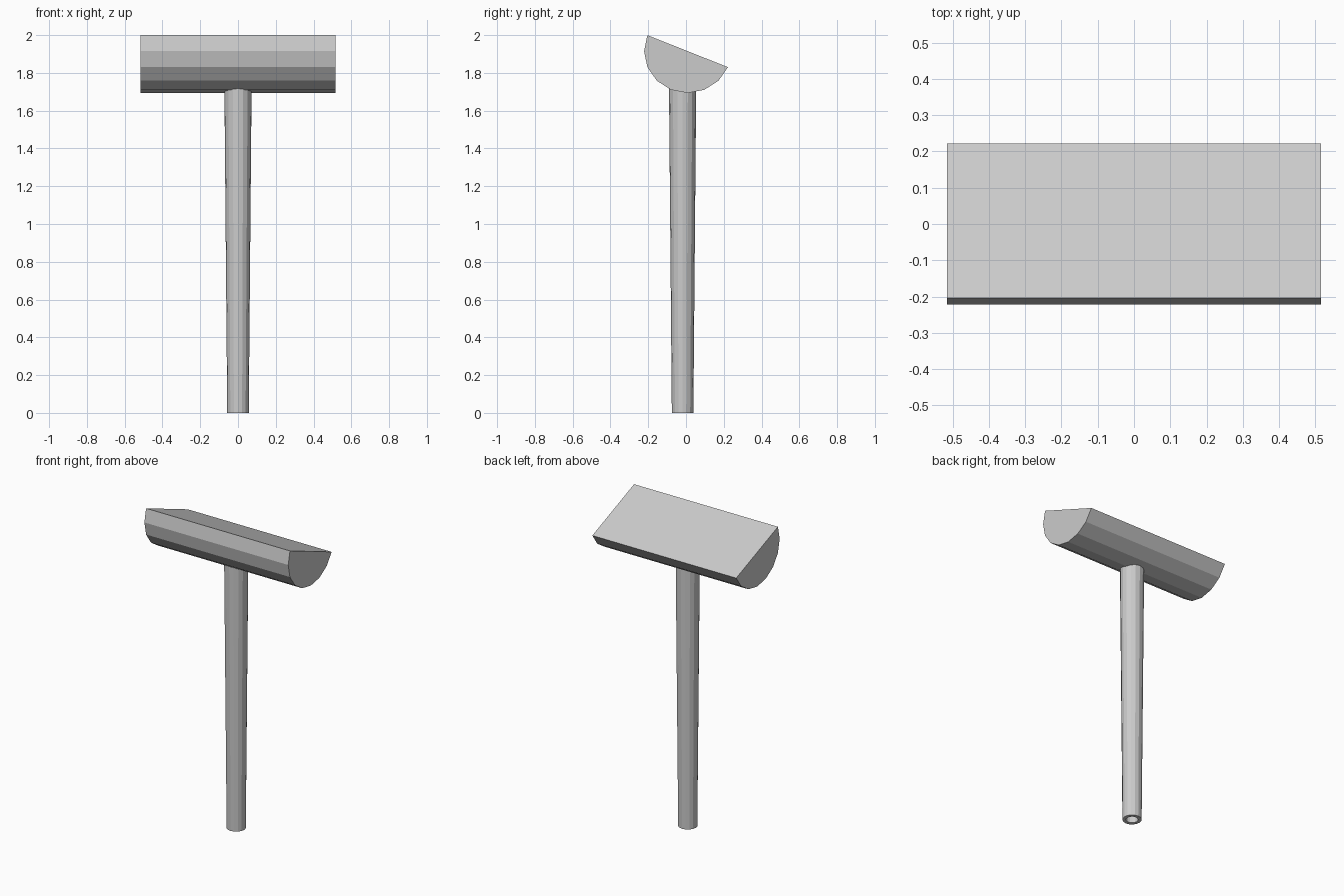
import bpy, bmesh
from math import cos, sin, radians, tau

if "Cube" in bpy.data.objects:
    bpy.data.objects.remove(bpy.data.objects["Cube"])


def make_object(name, bm):
    bmesh.ops.recalc_face_normals(bm, faces=bm.faces)
    mesh = bpy.data.meshes.new(name)
    bm.to_mesh(mesh)
    bm.free()
    obj = bpy.data.objects.new(name, mesh)
    bpy.context.collection.objects.link(obj)
    return obj


# Head: tilted half-round bar running along x, flat side up
HALF_LENGTH = 0.515
bm = bmesh.new()
arc = [radians(157.5 + 22.5 * i) for i in range(9)]
profile = [bm.verts.new((-HALF_LENGTH, 0.0088 + 0.2308 * cos(a), 1.915 + 0.2213 * sin(a)))
           for a in arc]
cap = bm.faces.new(profile)
ext = bmesh.ops.extrude_face_region(bm, geom=[cap], use_keep_orig=True)
moved = [g for g in ext["geom"] if isinstance(g, bmesh.types.BMVert)]
bmesh.ops.translate(bm, verts=moved, vec=(2 * HALF_LENGTH, 0, 0))
make_object("head", bm)

# Pole: hollow tapered tube, its top sunk into the head
SIDES = 16
CENTRE_Y = -0.018
bm = bmesh.new()


def ring(radius, z):
    return [bm.verts.new((radius * cos(tau * i / SIDES),
                          CENTRE_Y + radius * sin(tau * i / SIDES), z))
            for i in range(SIDES)]


rings = [ring(0.057, 0), ring(0.072, 1.73), ring(0.047, 1.73), ring(0.036, 0)]
for k in range(4):
    a, b = rings[k], rings[(k + 1) % 4]
    for i in range(SIDES):
        j = (i + 1) % SIDES
        bm.faces.new((a[i], a[j], b[j], b[i]))
make_object("pole", bm)
